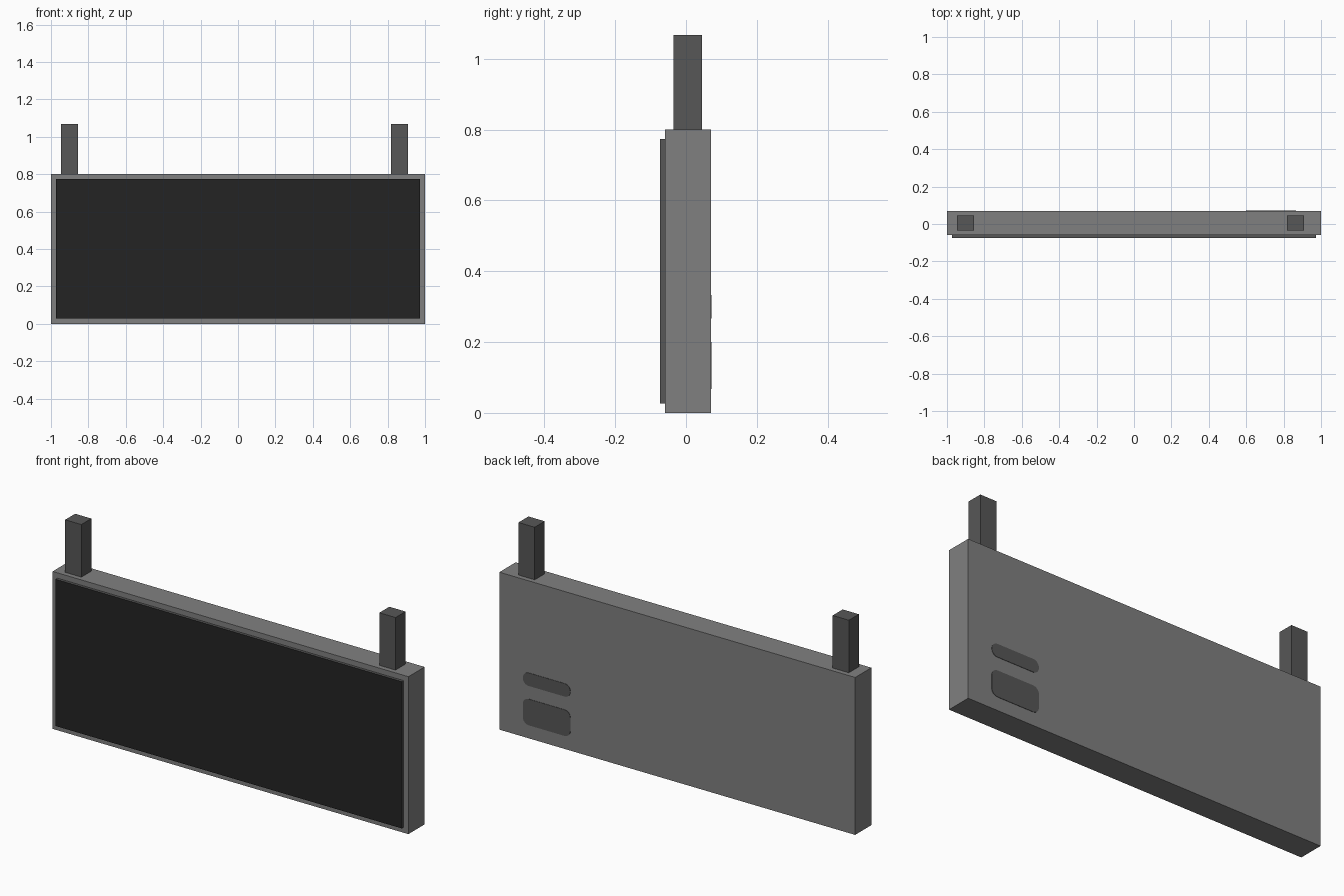
import bpy, bmesh, math

cube = bpy.data.objects.get("Cube")
if cube:
    bpy.data.objects.remove(cube, do_unlink=True)


def material(name, value):
    m = bpy.data.materials.new(name)
    m.use_nodes = True
    colour = (value, value, value, 1)
    m.diffuse_color = colour
    m.node_tree.nodes["Principled BSDF"].inputs["Base Color"].default_value = colour
    return m


CASING = material("casing grey", 0.216)
DARK = material("dark grey", 0.095)
BLACK = material("screen black", 0.017)


def finish(name, bm, mats):
    bmesh.ops.recalc_face_normals(bm, faces=bm.faces)
    mesh = bpy.data.meshes.new(name)
    bm.to_mesh(mesh)
    bm.free()
    for m in mats:
        mesh.materials.append(m)
    obj = bpy.data.objects.new(name, mesh)
    bpy.context.collection.objects.link(obj)
    return obj


def box(name, x, y, z, *mats):
    """Box from (min, max) ranges."""
    bm = bmesh.new()
    bmesh.ops.create_cube(bm, size=1)
    for v in bm.verts:
        v.co = [r[0] if c < 0 else r[1] for c, r in zip(v.co, (x, y, z))]
    return finish(name, bm, mats)


def rounded_plate(name, x, z, radius, y, depth, mat, steps=6):
    """Thin plate with rounded corners, lying in the xz plane."""
    bm = bmesh.new()
    corners = [(x[1], z[1], 0), (x[0], z[1], 90), (x[0], z[0], 180), (x[1], z[0], 270)]
    verts = []
    for cx, cz, start in corners:
        cx += radius if cx == x[0] else -radius
        cz += radius if cz == z[0] else -radius
        for i in range(steps + 1):
            a = math.radians(start + 90 * i / steps)
            verts.append(bm.verts.new((cx + radius * math.cos(a), y, cz + radius * math.sin(a))))
    face = bm.faces.new(verts)
    out = bmesh.ops.extrude_face_region(bm, geom=[face])["geom"]
    bmesh.ops.translate(bm, vec=(0, depth, 0),
                        verts=[g for g in out if isinstance(g, bmesh.types.BMVert)])
    return finish(name, bm, [mat])


# Main casing
box("casing", (-1, 1), (-0.06, 0.07), (0, 0.8), CASING)

# Display panel: dark rim, black front face
panel = box("display_panel", (-0.973, 0.973), (-0.074, -0.06), (0.027, 0.773), DARK, BLACK)
for p in panel.data.polygons:
    p.material_index = 1 if p.normal.y < -0.9 else 0

# Hanging posts on top
for name, x in (("right_post", (-0.947, -0.856)), ("left_post", (0.819, 0.910))):
    box(name, x, (-0.035, 0.045), (0.8, 1.067), DARK)

# Connector covers on the back
rounded_plate("upper_back_cover", (0.6, 0.867), (0.267, 0.333), 0.032, 0.069, 0.003, DARK)
rounded_plate("lower_back_cover", (0.6, 0.867), (0.067, 0.2), 0.033, 0.069, 0.003, DARK)
